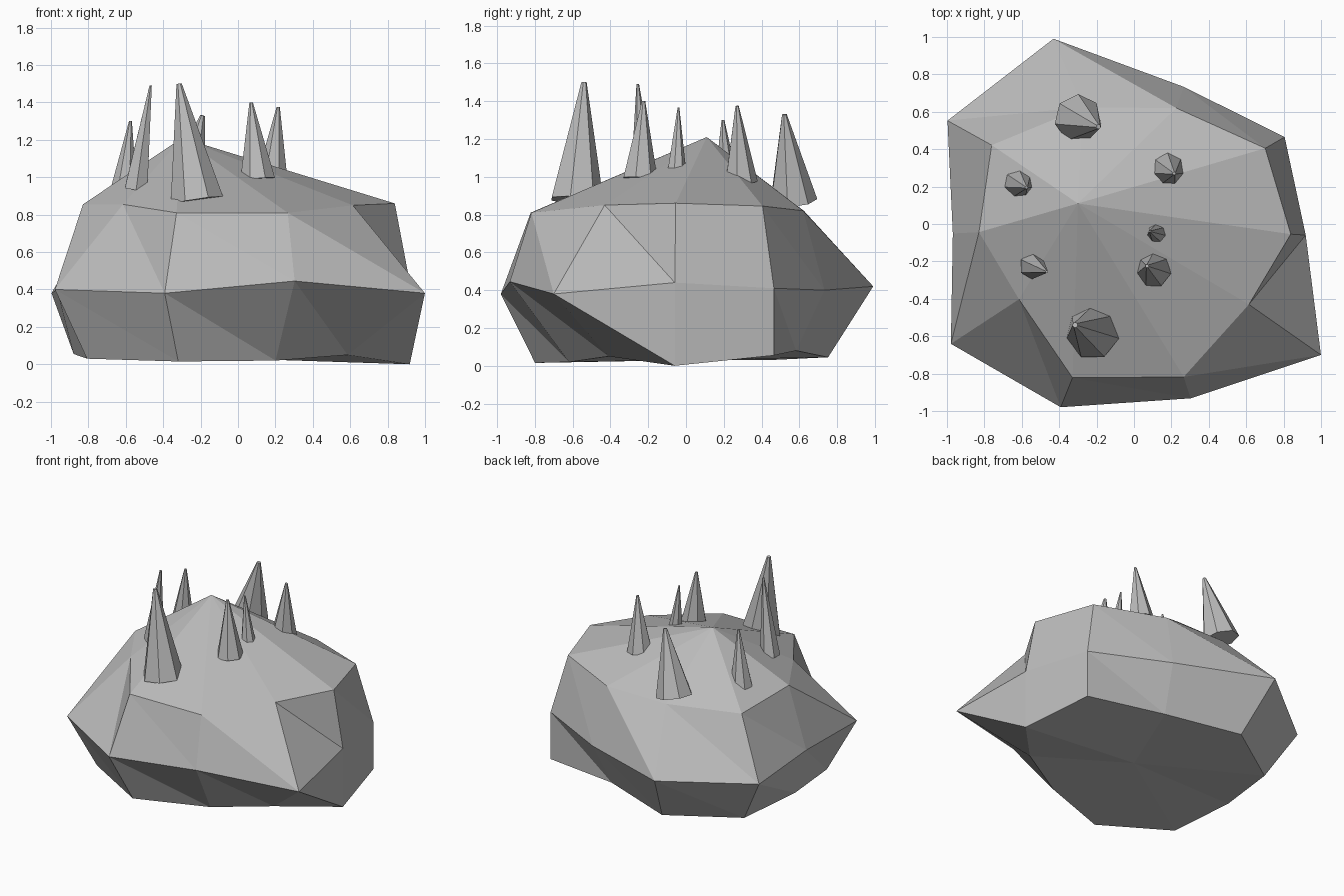
import bpy, bmesh, math
from mathutils import Vector

if "Cube" in bpy.data.objects:
    bpy.data.objects.remove(bpy.data.objects["Cube"], do_unlink=True)

stone = bpy.data.materials.new("stone_grey")
stone.use_nodes = True
GREY = (0.5, 0.5, 0.5, 1)
stone.diffuse_color = GREY
stone.node_tree.nodes["Principled BSDF"].inputs["Base Color"].default_value = GREY


def finish(bm, name):
    """Turn a bmesh into a flat shaded stone object."""
    bmesh.ops.recalc_face_normals(bm, faces=bm.faces)
    mesh = bpy.data.meshes.new(name)
    bm.to_mesh(mesh)
    bm.free()
    mesh.materials.append(stone)
    obj = bpy.data.objects.new(name, mesh)
    bpy.context.collection.objects.link(obj)
    return obj


# Boulder: three irregular rings sharing the same spoke angles
angles = [30, 70, 113.5, 151, 183, 213.2, 248.2, 288, 325, 356.3]
rings = [  # (radii, heights), top to bottom
    ([.81, .66, .68, .87, .83, .735, .885, .86, .75, .84],
     [.845, .82, .82, .8, .855, .855, .81, .81, .85, .86]),
    ([.93, .78, 1.08, 1.14, .97, 1.17, 1.055, .98, 1.22, .92],
     [.41, .4, .42, .38, .4, .4, .38, .445, .38, .44]),
    ([.93, .62, .82, .91, .88, .965, .86, .65, .715, .92],
     [.055, .08, .045, .03, .055, .03, .015, .02, .05, 0]),
]
bm = bmesh.new()
loops = []
for radii, heights in rings:
    loops.append([bm.verts.new((r * math.cos(math.radians(a)), r * math.sin(math.radians(a)), z))
                  for a, r, z in zip(angles, radii, heights)])
peak = bm.verts.new((-.3, .11, 1.21))
base = bm.verts.new((0, 0, .03))
n = len(angles)
for i in range(n):
    j = (i + 1) % n
    bm.faces.new((peak, loops[0][i], loops[0][j]))
    bm.faces.new((base, loops[2][j], loops[2][i]))
    for upper, lower in zip(loops, loops[1:]):
        bm.faces.new((upper[i], lower[i], lower[j]))
        bm.faces.new((upper[i], lower[j], upper[j]))
finish(bm, "boulder")


# Spikes: leaning tapered cones sunk into the boulder
def spike(name, foot, tip, radius, sides=7):
    foot, tip = Vector(foot), Vector(tip)
    axis = tip - foot
    bm = bmesh.new()
    bmesh.ops.create_cone(bm, cap_ends=True, segments=sides, radius1=radius,
                          radius2=radius * .1, depth=axis.length)
    turn = Vector((0, 0, 1)).rotation_difference(axis).to_matrix().to_4x4()
    bmesh.ops.transform(bm, matrix=turn, verts=bm.verts)
    bmesh.ops.translate(bm, vec=(foot + tip) / 2, verts=bm.verts)
    finish(bm, name)


spike("front_large_spike", (-.22, -.58, .875), (-.315, -.54, 1.5), .145)
spike("back_large_spike", (-.3, .565, .87), (-.19, .52, 1.33), .13)
spike("back_left_spike", (.18, .29, .97), (.215, .27, 1.375), .09)
spike("small_spike", (.12, -.05, 1.04), (.085, -.04, 1.365), .05)
spike("front_left_spike", (.105, -.245, .99), (.07, -.225, 1.4), .095)
spike("front_right_spike", (-.545, -.225, .935), (-.467, -.255, 1.49), .07, 6)
spike("back_right_spike", (-.615, .215, .89), (-.575, .195, 1.3), .08)
